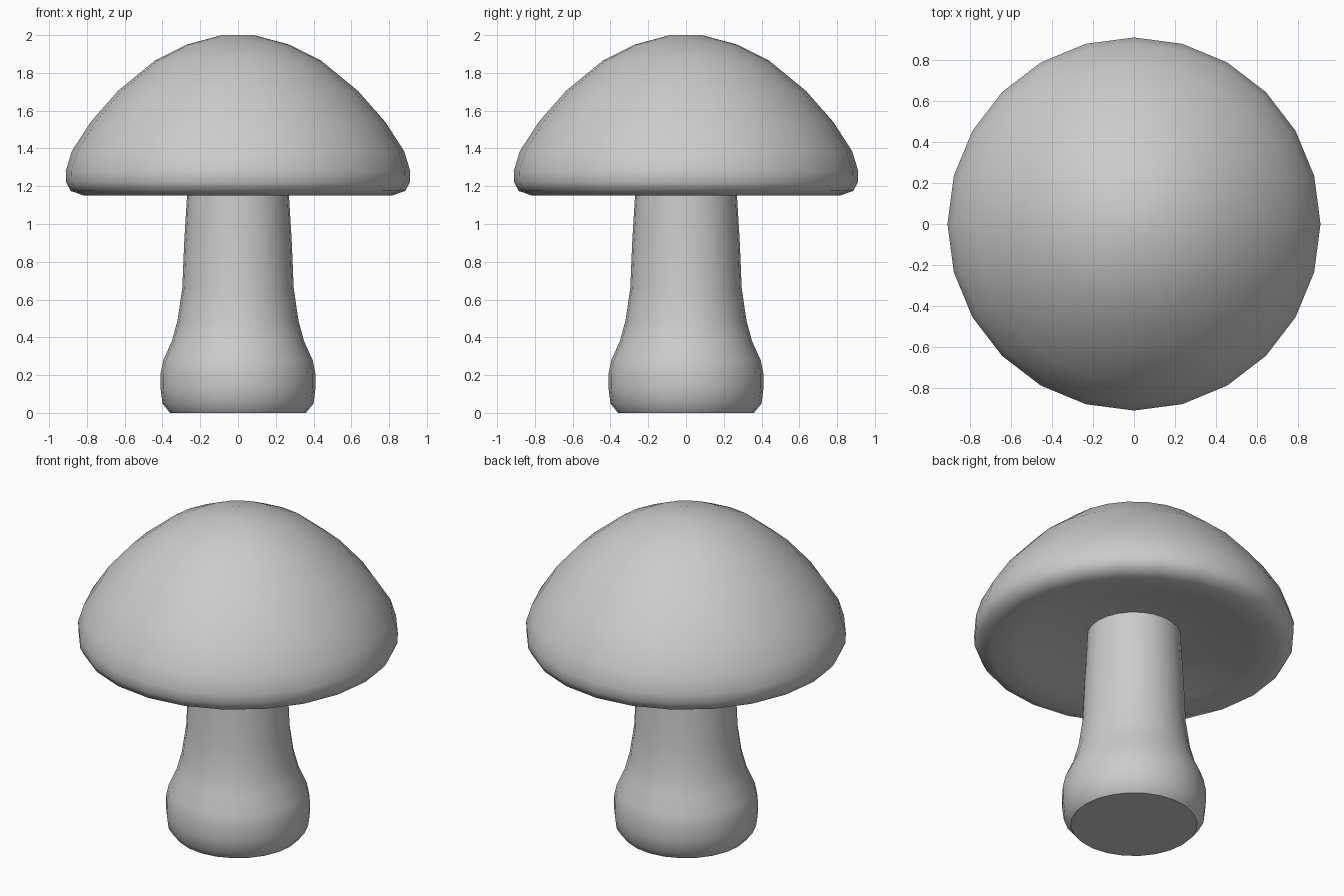
import bpy, bmesh, math

cube = bpy.data.objects.get("Cube")
if cube:
    bpy.data.objects.remove(cube, do_unlink=True)

SIDES = 24

grey = bpy.data.materials.new("plain grey")
grey.use_nodes = True
colour = (0.6, 0.6, 0.6, 1)
grey.diffuse_color = colour
grey.node_tree.nodes["Principled BSDF"].inputs["Base Color"].default_value = colour


def lathe(name, profile):
    """Spin a (radius, height) profile around the z axis."""
    bm = bmesh.new()
    verts = [bm.verts.new((r, 0, z)) for r, z in profile]
    edges = [bm.edges.new(pair) for pair in zip(verts, verts[1:])]
    bmesh.ops.spin(bm, geom=verts + edges, cent=(0, 0, 0), axis=(0, 0, 1),
                   angle=2 * math.pi, steps=SIDES, use_duplicate=False)
    bmesh.ops.remove_doubles(bm, verts=bm.verts[:], dist=0.0005)
    bmesh.ops.recalc_face_normals(bm, faces=bm.faces[:])
    mesh = bpy.data.meshes.new(name)
    bm.to_mesh(mesh)
    bm.free()
    mesh.materials.append(grey)
    obj = bpy.data.objects.new(name, mesh)
    bpy.context.collection.objects.link(obj)
    bpy.ops.object.select_all(action='DESELECT')
    obj.select_set(True)
    bpy.context.view_layer.objects.active = obj
    bpy.ops.object.shade_smooth_by_angle(angle=math.radians(50))
    return obj


# Stem with a bulbous foot and a flat sharp-edged base
lathe("stem", [(0, 0), (0.36, 0), (0.4, 0.05), (0.41, 0.13), (0.41, 0.21),
               (0.395, 0.28), (0.35, 0.38), (0.32, 0.49), (0.295, 0.66),
               (0.285, 0.9), (0.27, 1.15), (0.265, 1.27), (0, 1.27)])

# Domed cap with a rounded rim and a hollowed underside
lathe("cap", [(0, 2), (0.085, 2), (0.27, 1.95), (0.44, 1.865), (0.635, 1.705),
              (0.78, 1.54), (0.88, 1.385), (0.912, 1.28), (0.91, 1.22),
              (0.885, 1.175), (0.815, 1.15), (0.68, 1.17), (0.48, 1.215),
              (0.27, 1.24), (0, 1.25)])
